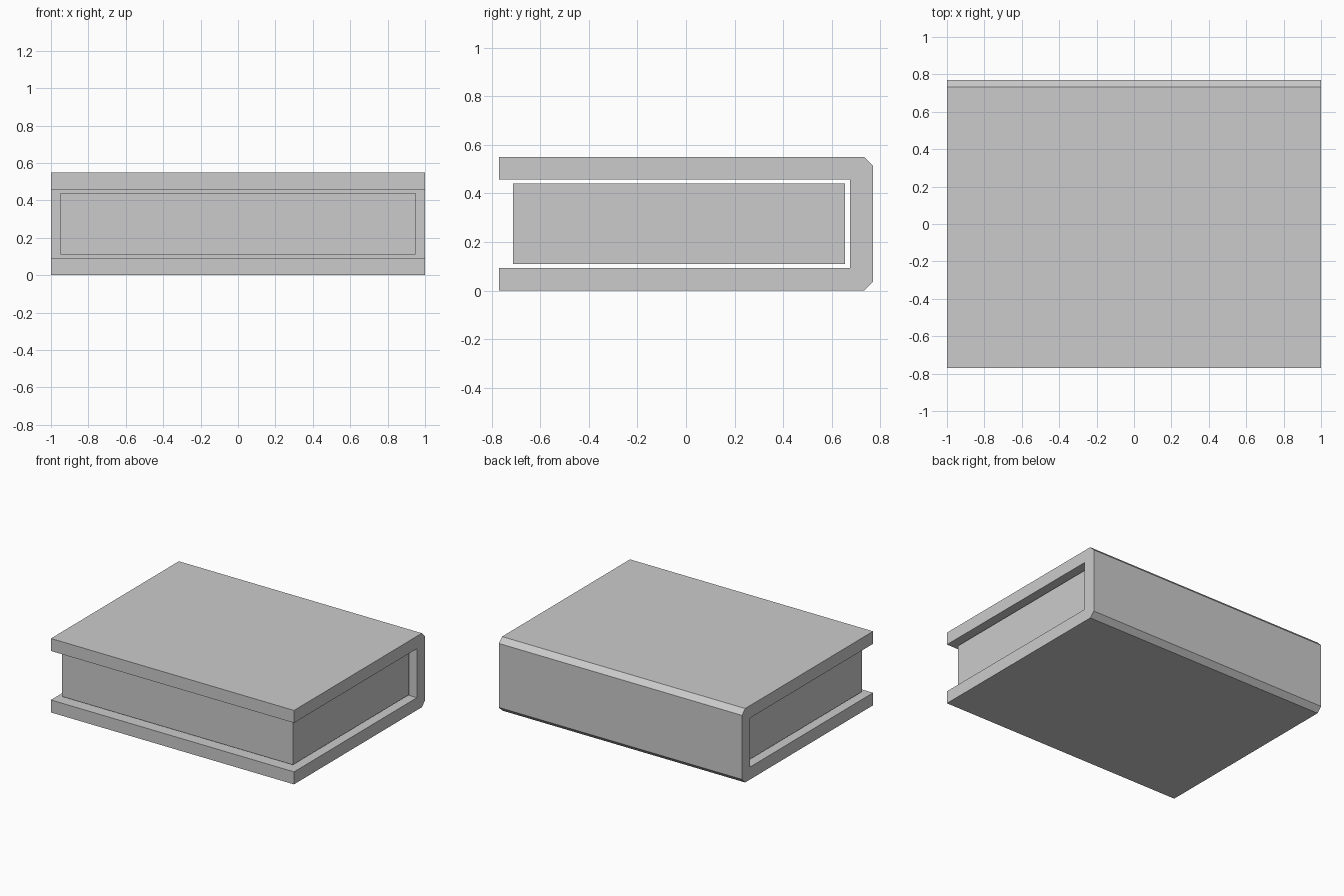
import bpy
import bmesh

cube = bpy.data.objects.get("Cube")
if cube:
    bpy.data.objects.remove(cube, do_unlink=True)

GREY = (0.6, 0.6, 0.6, 1.0)
grey = bpy.data.materials.new("plain grey")
grey.use_nodes = True
grey.diffuse_color = GREY
grey.node_tree.nodes["Principled BSDF"].inputs["Base Color"].default_value = GREY


def extrude_profile(name, profile, half_width):
    """Sweep a closed (y, z) profile along x, centred on x = 0."""
    bm = bmesh.new()
    face = bm.faces.new([bm.verts.new((-half_width, y, z)) for y, z in profile])
    swept = bmesh.ops.extrude_face_region(bm, geom=[face])
    verts = [v for v in swept["geom"] if isinstance(v, bmesh.types.BMVert)]
    bmesh.ops.translate(bm, verts=verts, vec=(2 * half_width, 0, 0))
    bmesh.ops.recalc_face_normals(bm, faces=bm.faces)
    mesh = bpy.data.meshes.new(name)
    bm.to_mesh(mesh)
    bm.free()
    mesh.materials.append(grey)
    obj = bpy.data.objects.new(name, mesh)
    bpy.context.collection.objects.link(obj)
    return obj


# Cover: two boards joined by a spine with chamfered outer edges
height, front, back = 0.55, -0.77, 0.77
board, chamfer = 0.093, 0.037
lower = [(front, board), (front, 0), (back - chamfer, 0), (back, chamfer)]
upper = [(y, height - z) for y, z in reversed(lower)]
inner = [(back - board - 0.003, height - board), (back - board - 0.003, board)]
extrude_profile("cover", lower + upper + inner, 1.0)

# Page block: set in from the cover on every side
y0, y1, z0 = -0.712, 0.655, 0.11
pages = [(y0, z0), (y1, z0), (y1, height - z0), (y0, height - z0)]
extrude_profile("page_block", pages, 0.95)
